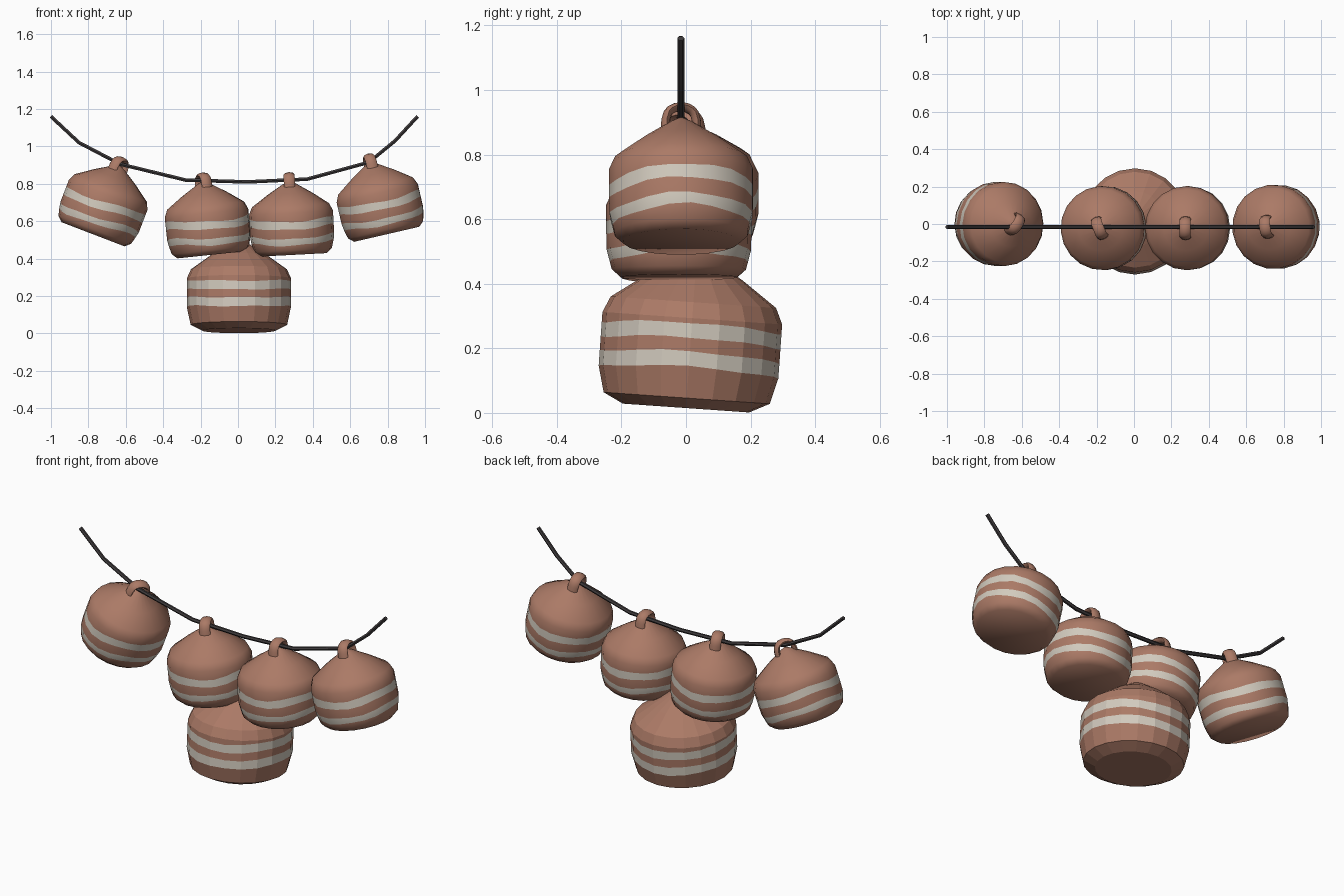
import bpy, bmesh
from math import sin, cos, pi, radians
from mathutils import Vector

if "Cube" in bpy.data.objects:
    bpy.data.objects.remove(bpy.data.objects["Cube"])


def material(name, rgb):
    m = bpy.data.materials.new(name)
    m.use_nodes = True
    m.diffuse_color = (*rgb, 1)
    m.node_tree.nodes["Principled BSDF"].inputs["Base Color"].default_value = (*rgb, 1)
    return m


CLAY = material("terracotta", (0.41, 0.195, 0.134))
CREAM = material("cream_stripe", (0.64, 0.59, 0.51))
DARK = material("dark_rope", (0.05, 0.044, 0.046))


def finish(bm, name, mats, smooth=None):
    bmesh.ops.recalc_face_normals(bm, faces=bm.faces)
    mesh = bpy.data.meshes.new(name)
    bm.to_mesh(mesh)
    bm.free()
    for m in mats:
        mesh.materials.append(m)
    if smooth:
        for p in mesh.polygons:
            p.use_smooth = True
        mesh.set_sharp_from_angle(angle=radians(smooth))
    ob = bpy.data.objects.new(name, mesh)
    bpy.context.scene.collection.objects.link(ob)
    return ob


def skin(bm, rings):
    """Join rings of vertices into a capped tube; returns one face list per band."""
    n = len(rings[0])
    bands = [[bm.faces.new((a[i], a[(i + 1) % n], b[(i + 1) % n], b[i])) for i in range(n)]
             for a, b in zip(rings, rings[1:])]
    bm.faces.new(rings[0][::-1])
    bm.faces.new(rings[-1])
    return bands


def sweep(name, path, side, wide, thick, mat, sides=8):
    """Sweep an elliptical section along a path lying in the plane normal to side."""
    bm = bmesh.new()
    pts, side, rings = [Vector(p) for p in path], Vector(side), []
    for k, p in enumerate(pts):
        tangent = (pts[min(k + 1, len(pts) - 1)] - pts[max(k - 1, 0)]).normalized()
        up = tangent.cross(side)
        rings.append([bm.verts.new(p + side * wide * cos(t) + up * thick * sin(t))
                      for t in (2 * pi * i / sides for i in range(sides))])
    skin(bm, rings)
    return finish(bm, name, [mat], 50)


# Jar outline as (radius, height)
PROFILE = [(0.18, 0), (0.208, 0.025), (0.225, 0.09), (0.225, 0.225),
           (0.207, 0.265), (0.12, 0.327), (0.035, 0.38), (0.004, 0.395)]


def radius_at(z):
    for (r0, z0), (r1, z1) in zip(PROFILE, PROFILE[1:]):
        if z <= z1:
            return r0 + (r1 - r0) * (z - z0) / (z1 - z0)
    return PROFILE[-1][0]


def jar_body(name, stripes, wave, base_radius, smooth, sides=20):
    bm = bmesh.new()
    heights = [0, 0.025, *stripes] + [z for r, z in PROFILE[3:]]
    rings = []
    for k, z in enumerate(heights):
        ring = []
        for i in range(sides):
            t = 2 * pi * i / sides
            h = z
            if 2 <= k <= 5:  # wavy stripe borders
                h += wave * (cos(2 * t) + 0.3 * sin(5 * t + k))
            r = base_radius if k == 0 else radius_at(h)
            ring.append(bm.verts.new((r * cos(t), r * sin(t), h)))
        rings.append(ring)
    bands = skin(bm, rings)
    for k in (2, 4):
        for f in bands[k]:
            f.material_index = 1
    return finish(bm, name, [CLAY, CREAM], smooth)


# Handle arch, standing on the jar's top
ARCH = [(0, -0.05, 0.35), (0, -0.048, 0.385)]
ARCH += [(0, -0.045 * cos(a), 0.395 + 0.034 * sin(a)) for a in (pi * i / 8 for i in range(9))]
ARCH += [(0, 0.048, 0.385), (0, 0.05, 0.35)]

# Hanging jars: base position, lean and turn
JARS = [("far_right", (-0.775, 0, 0.53), 21, -35),
        ("middle_right", (-0.145, -0.022, 0.42), -6, 22),
        ("middle_left", (0.295, -0.022, 0.42), -3, 0),
        ("far_left", (0.795, -0.015, 0.53), -13, 8)]
for label, place, lean, turn in JARS:
    body = jar_body("jar_" + label, (0.06, 0.095, 0.145, 0.187), 0.012, 0.18, 60)
    handle = sweep("handle_" + label, ARCH, (1, 0, 0), 0.03, 0.014, CLAY)
    for ob in (body, handle):
        ob.rotation_mode = 'ZYX'
        ob.location = place
        ob.rotation_euler = (0, radians(lean), radians(turn))

# Large faceted jar below
big = jar_body("large_jar", (0.097, 0.135, 0.17, 0.207), 0.007, 0.158, None)
big.scale = (1.24, 1.24, 1.24)
big.location = (0.005, 0, 0.015)
big.rotation_euler = (radians(-4), 0, 0)

# Sagging rope
ROPE = [(-1, 1.16), (-0.85, 1.02), (-0.63, 0.905), (-0.28, 0.82), (0.05, 0.81),
        (0.37, 0.825), (0.7, 0.915), (0.84, 1.03), (0.96, 1.16)]
sweep("rope", [(x, -0.016, z) for x, z in ROPE], (0, 1, 0), 0.011, 0.011, DARK, 6)
